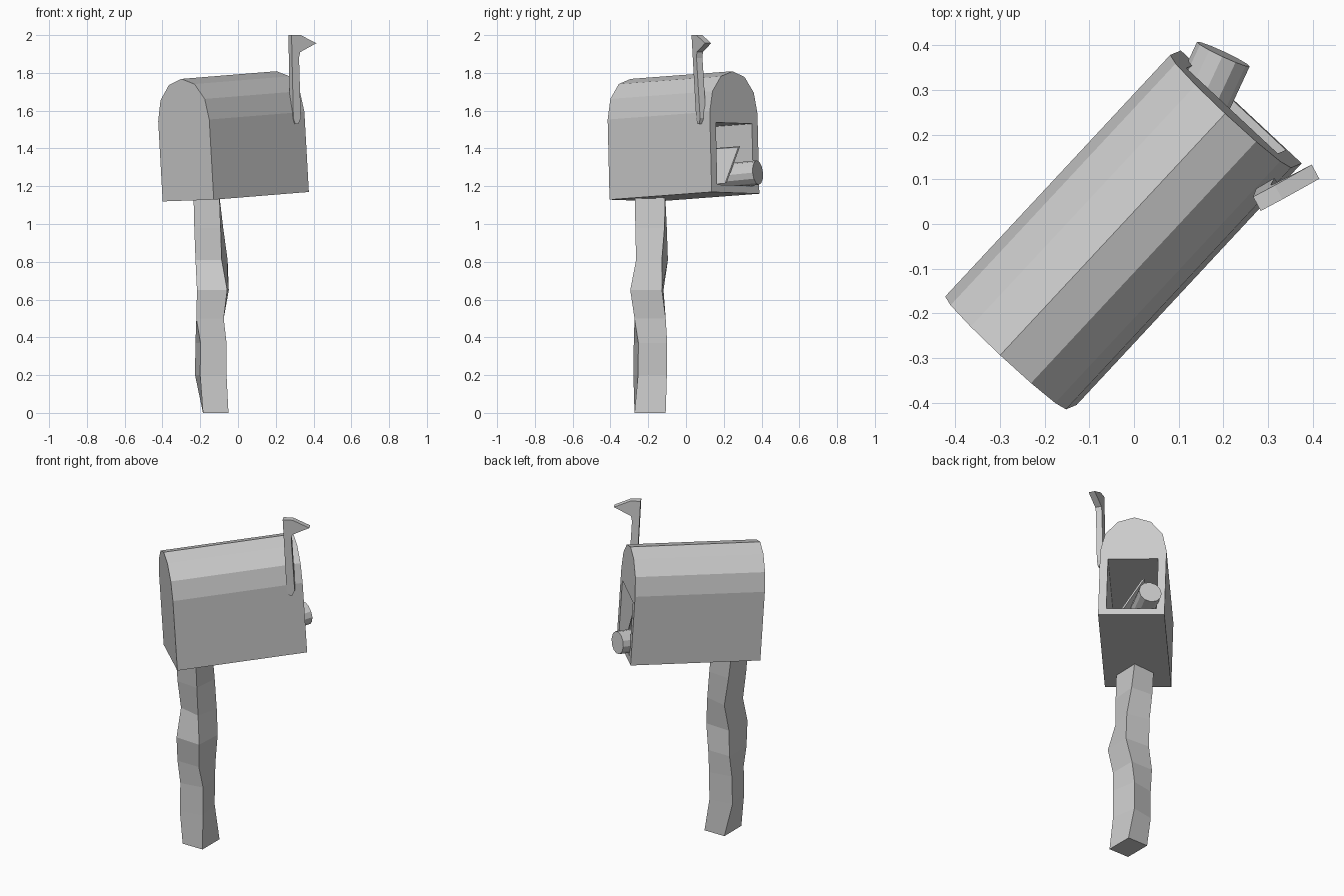
import bpy, bmesh, math
from mathutils import Vector, Matrix

if "Cube" in bpy.data.objects:
    bpy.data.objects.remove(bpy.data.objects["Cube"])


def mesh_object(name, bm):
    bmesh.ops.recalc_face_normals(bm, faces=bm.faces)
    me = bpy.data.meshes.new(name)
    bm.to_mesh(me)
    bm.free()
    ob = bpy.data.objects.new(name, me)
    bpy.context.collection.objects.link(ob)
    return ob


def loft(name, rings):
    """Join matching rings of points into a closed solid."""
    bm = bmesh.new()
    loops = [[bm.verts.new(p) for p in ring] for ring in rings]
    for a, b in zip(loops, loops[1:]):
        for i in range(len(a)):
            j = (i + 1) % len(a)
            bm.faces.new((a[i], a[j], b[j], b[i]))
    bm.faces.new(loops[0])
    bm.faces.new(loops[-1])
    return mesh_object(name, bm)


# Tilted mailbox frame: local x across, y out of the opening, z up
out = Vector((.68, .73, .055)).normalized()
across = Vector((.73, -.68, .025))
across = (across - out * across.dot(out)).normalized()
frame = Matrix((across, out, across.cross(out))).transposed().to_4x4()
frame = Matrix.Translation((.24, .262, 1.165)) @ frame


def local_prism(name, profile, y0, y1):
    return loft(name, [[frame @ Vector((x, y, z)) for x, z in profile]
                       for y in (y0, y1)])


# Mailbox body with six-sided arched roof
arch = [(.185 * math.cos(math.pi * i / 6), .425 + .22 * math.sin(math.pi * i / 6))
        for i in range(7)]
body = local_prism("mailbox_body", [(-.185, 0), (.185, 0)] + arch, -.74, 0)

# Rectangular cavity
cutter = local_prism("cavity_cutter",
                     [(-.14, .04), (.14, .04), (.14, .37), (-.14, .37)], -.70, .05)
cutter.hide_render = True
mod = body.modifiers.new("cavity", 'BOOLEAN')
mod.operation = 'DIFFERENCE'
mod.solver = 'EXACT'
mod.object = cutter
bpy.context.view_layer.objects.active = body
bpy.ops.object.modifier_apply(modifier=mod.name)
bpy.data.objects.remove(cutter)

# Leaning letter
local_prism("letter", [(.044, .055), (.058, .05), (-.052, .245), (-.066, .25)], -.32, -.02)

# Rolled paper tube sticking out of the opening
tube_dir = Vector((.42, .9, .09)).normalized()
bm = bmesh.new()
bmesh.ops.create_cone(bm, cap_ends=True, segments=12, radius1=.065, radius2=.065, depth=.4,
                      matrix=Matrix.Translation(Vector((.2, .38, 1.272)) - tube_dir * .2)
                      @ tube_dir.to_track_quat('Z', 'Y').to_matrix().to_4x4())
mesh_object("paper_tube", bm)

# Crooked post: height, centre x, centre y, width x, width y, twist
sections = [
    (0, -.118, -.19, .135, .165, 0),
    (.2, -.144, -.19, .142, .155, 10),
    (.37, -.143, -.188, .14, .155, 10),
    (.5, -.148, -.19, .145, .165, 0),
    (.65, -.133, -.207, .16, .168, -3),
    (.81, -.14, -.18, .142, .14, -13),
    (.98, -.155, -.185, .14, .155, -5),
    (1.15, -.167, -.19, .137, .16, 0),
]
rings = []
for z, cx, cy, wx, wy, twist in sections:
    turn = Matrix.Rotation(math.radians(twist), 3, 'Z')
    rings.append([Vector((cx, cy, z)) + turn @ Vector((sx * wx / 2, sy * wy / 2, 0))
                  for sx, sy in ((-1, -1), (1, -1), (1, 1), (-1, 1))])
loft("post", rings)

# Signal flag: arm and pointed pennant in one outline
along, normal = Vector((.88, .47, 0)), Vector((.47, -.88, 0))
outline = [(0, 2), (.055, 2), (.148, 1.957), (.05, 1.91), (.042, 1.88),
           (.045, 1.56), (.03, 1.53), (.01, 1.53), (0, 1.56)]
loft("signal_flag", [[Vector((.275, .045, z)) + along * s + normal * t
                      + Vector((.01, .025, 0)) * (2 - z) / .45
                      for s, z in outline] for t in (-.018, .018)])
